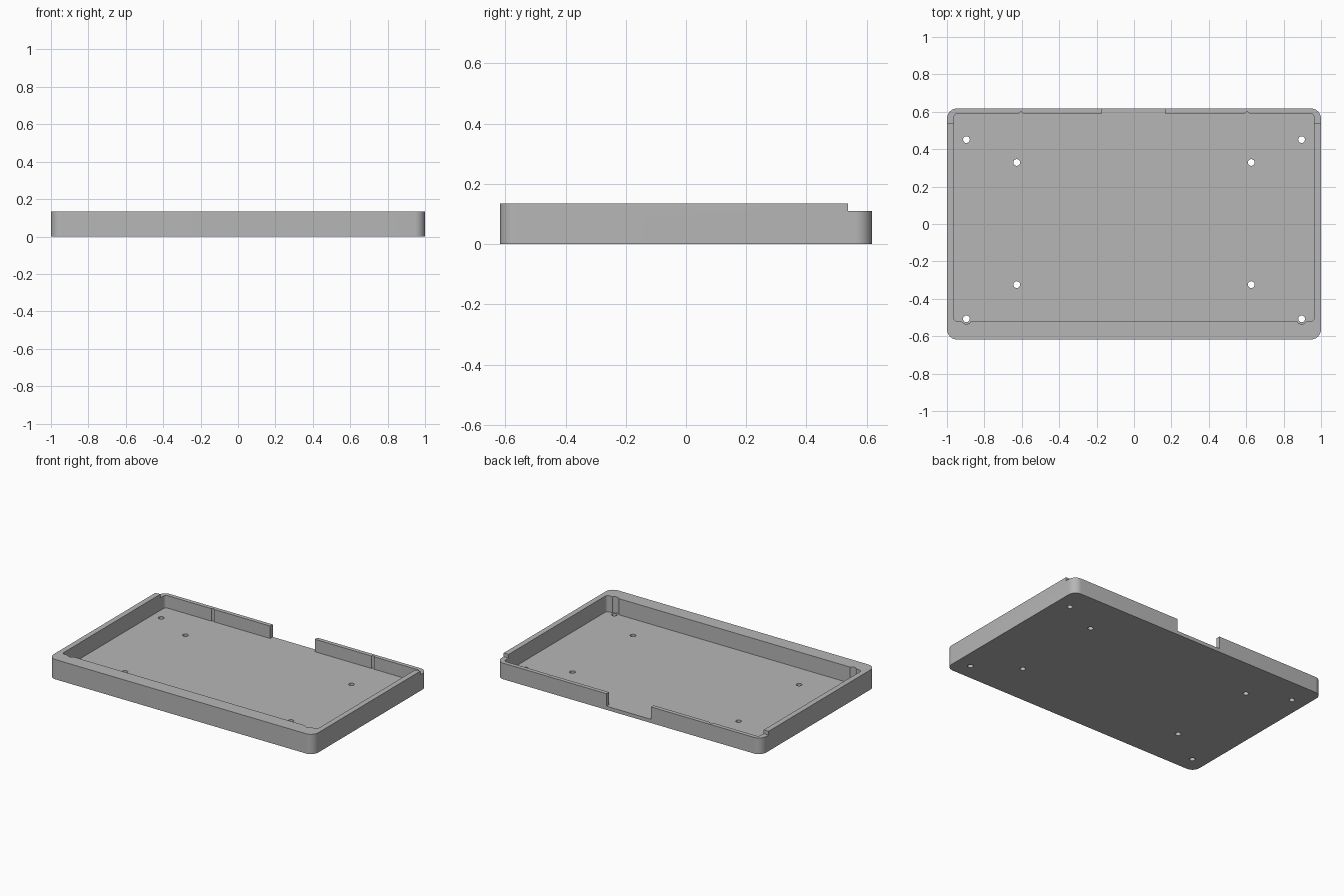
import bpy, bmesh, math

cube = bpy.data.objects.get("Cube")
if cube:
    bpy.data.objects.remove(cube, do_unlink=True)

HEIGHT, FLOOR, STEP = 0.135, 0.025, 0.11
OVER = 0.2  # cutters rise past the rim

grey = bpy.data.materials.new("matte_grey")
grey.use_nodes = True
colour = (0.47, 0.47, 0.47, 1)
grey.diffuse_color = colour
grey.node_tree.nodes["Principled BSDF"].inputs["Base Color"].default_value = colour


def prism(name, outline, z0, z1):
    """Extrude a flat outline between two heights."""
    bm = bmesh.new()
    base = bm.faces.new([bm.verts.new((x, y, z0)) for x, y in outline])
    top = bmesh.ops.extrude_face_region(bm, geom=[base])["geom"]
    bmesh.ops.translate(bm, vec=(0, 0, z1 - z0),
                        verts=[v for v in top if isinstance(v, bmesh.types.BMVert)])
    bmesh.ops.recalc_face_normals(bm, faces=bm.faces)
    mesh = bpy.data.meshes.new(name)
    bm.to_mesh(mesh)
    bm.free()
    mesh.materials.append(grey)
    obj = bpy.data.objects.new(name, mesh)
    bpy.context.collection.objects.link(obj)
    return obj


def rounded(x0, x1, y0, y1, r, steps=10):
    """Rectangle outline with round corners."""
    corners = [(x1 - r, y1 - r), (x0 + r, y1 - r), (x0 + r, y0 + r), (x1 - r, y0 + r)]
    return [(cx + r * math.cos(a), cy + r * math.sin(a))
            for q, (cx, cy) in enumerate(corners)
            for a in [math.pi / 2 * (q + i / steps) for i in range(steps + 1)]]


def circle(x, y, r, sides=24):
    turn = 2 * math.pi / sides
    return [(x + r * math.cos(i * turn), y + r * math.sin(i * turn)) for i in range(sides)]


def box(x0, x1, y0, y1):
    return [(x0, y0), (x1, y0), (x1, y1), (x0, y1)]


# Rounded tray body
tray = prism("case_tray", rounded(-1, 1, -0.618, 0.618, 0.055), 0, HEIGHT)

# Interior, lowered back rim and connector opening
cuts = [(rounded(-0.963, 0.963, -0.522, 0.59, 0.02, 5), FLOOR),
        (box(-1.1, 1.1, 0.538, 0.7), STEP),
        (box(-0.17, 0.167, 0.55, 0.7), FLOOR)]

for side in (-1, 1):
    # Screw holes through the floor
    for x, y in ((0.896, 0.451), (0.896, -0.507), (0.627, 0.329), (0.627, -0.324)):
        cuts.append((circle(side * x, y, 0.018), -OVER))
    # Clearance in the thick front wall and grooves in the back wall
    cuts.append((circle(side * 0.896, -0.507, 0.028), FLOOR))
    cuts.append((circle(side * 0.604, 0.59, 0.01, 16), FLOOR))

cutters = []
for outline, z0 in cuts:
    cutter = prism("cutter", outline, z0, HEIGHT + OVER)
    cutter.hide_render = True
    cutters.append(cutter)
    mod = tray.modifiers.new("cut", "BOOLEAN")
    mod.operation, mod.solver, mod.object = "DIFFERENCE", "EXACT", cutter

# Bake the cuts and drop the helpers
bpy.context.view_layer.update()
graph = bpy.context.evaluated_depsgraph_get()
baked = bpy.data.meshes.new_from_object(tray.evaluated_get(graph))
tray.modifiers.clear()
tray.data = baked
for cutter in cutters:
    bpy.data.objects.remove(cutter, do_unlink=True)

bpy.ops.object.select_all(action="DESELECT")
tray.select_set(True)
bpy.context.view_layer.objects.active = tray
bpy.ops.object.shade_smooth_by_angle(angle=math.radians(30))
